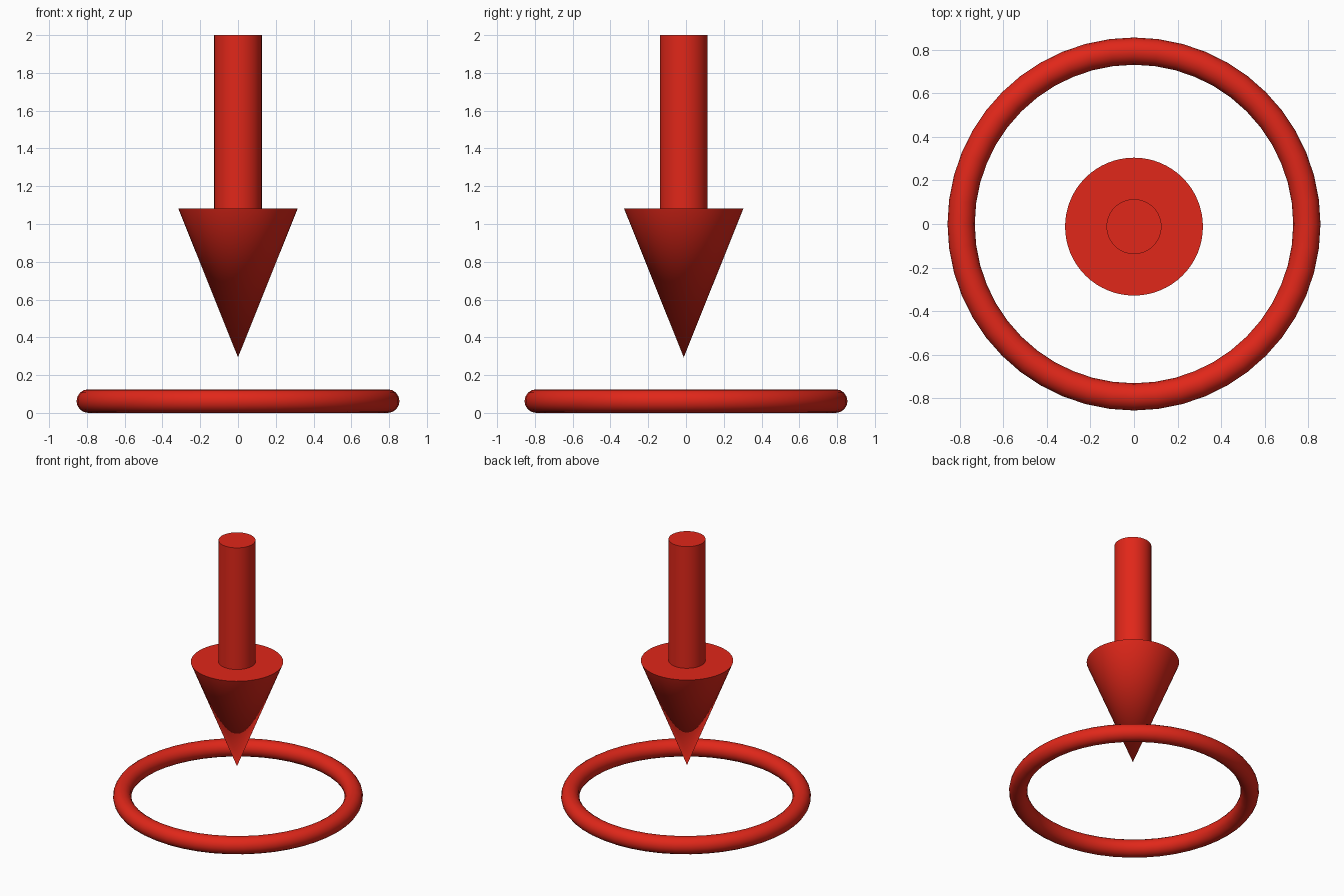
import bpy, math

if "Cube" in bpy.data.objects:
    bpy.data.objects.remove(bpy.data.objects["Cube"])

RED = bpy.data.materials.new("red")
RED.diffuse_color = (0.75, 0.02, 0.01, 1)
RED.use_nodes = True
RED.node_tree.nodes["Principled BSDF"].inputs["Base Color"].default_value = RED.diffuse_color
AXIS_Y = -0.012          # the arrow sits slightly off the ring centre
SHAFT_R, HEAD_R = 0.126, 0.316
TIP_Z, HEAD_Z, TOP_Z = 0.294, 1.082, 2.0
RING_OUTER, TUBE_R = 0.855, 0.0625


def finish(name):
    ob = bpy.context.object
    ob.name = name
    ob.data.materials.append(RED)
    bpy.ops.object.shade_smooth_by_angle(angle=math.radians(40))
    return ob


# Straight shaft
bpy.ops.mesh.primitive_cylinder_add(vertices=64, radius=SHAFT_R, depth=TOP_Z - HEAD_Z,
                                    location=(0, AXIS_Y, (TOP_Z + HEAD_Z) / 2))
finish("arrow_shaft")

# Downward pointing head
bpy.ops.mesh.primitive_cone_add(vertices=64, radius1=0, radius2=HEAD_R, depth=HEAD_Z - TIP_Z,
                                location=(0, AXIS_Y, (HEAD_Z + TIP_Z) / 2))
finish("arrow_head")

# Target ring on the ground
bpy.ops.mesh.primitive_torus_add(major_segments=48, minor_segments=16,
                                 major_radius=RING_OUTER - TUBE_R, minor_radius=TUBE_R,
                                 location=(0, 0, TUBE_R))
finish("ground_ring")
